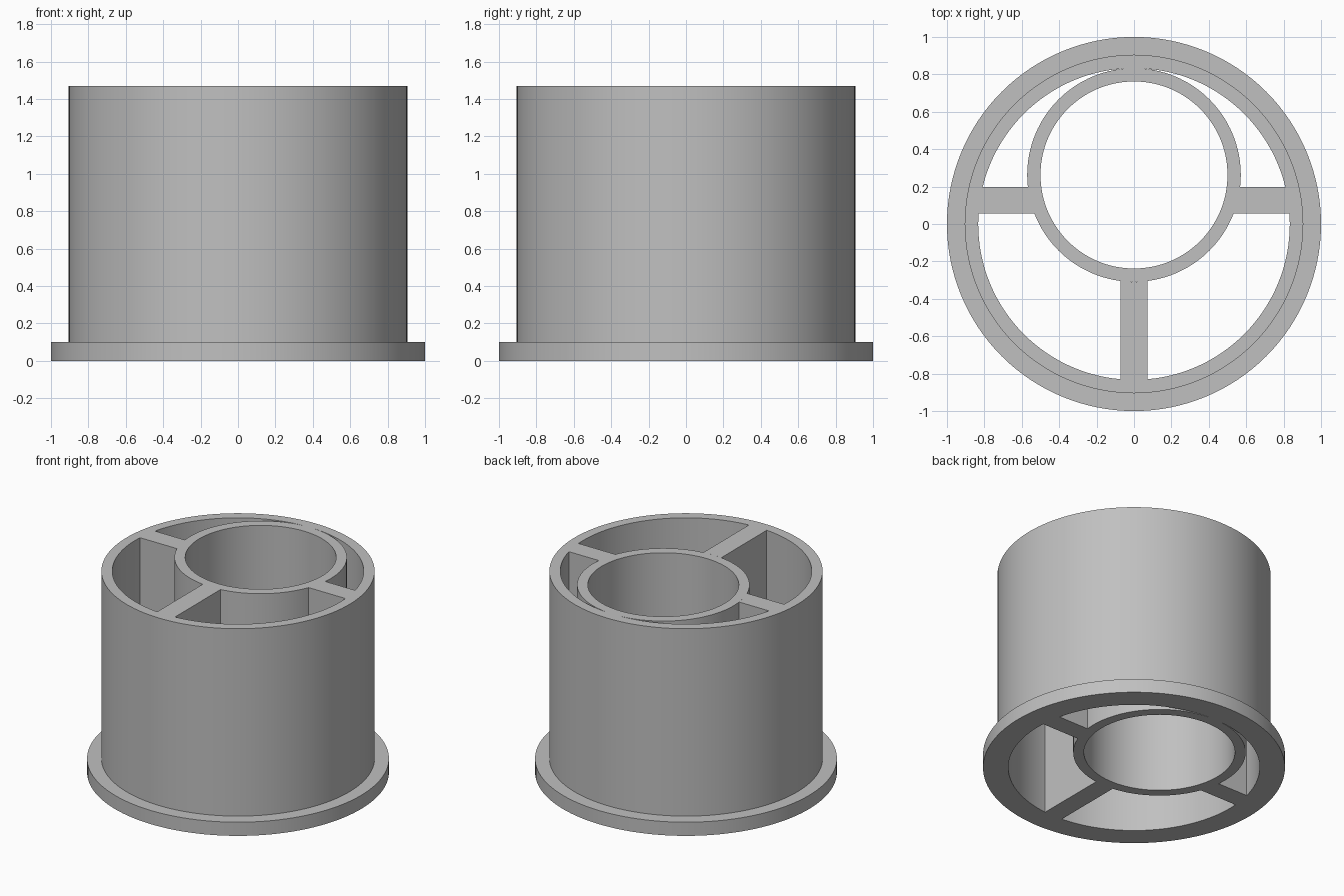
import bpy, bmesh, math

if "Cube" in bpy.data.objects:
    bpy.data.objects.remove(bpy.data.objects["Cube"])

HEIGHT = 1.47
SEG = 128
WALL_IN, WALL_OUT = 0.833, 0.905      # main wall radii
TUBE_Y, TUBE_IN, TUBE_OUT = 0.262, 0.5, 0.571   # off-centre tube

grey = bpy.data.materials.new("plain grey")
grey.diffuse_color = (0.527, 0.527, 0.527, 1)
grey.use_nodes = True
grey.node_tree.nodes["Principled BSDF"].inputs["Base Color"].default_value = grey.diffuse_color


def finish(name, bm):
    bmesh.ops.recalc_face_normals(bm, faces=bm.faces)
    mesh = bpy.data.meshes.new(name)
    bm.to_mesh(mesh)
    bm.free()
    mesh.materials.append(grey)
    ob = bpy.data.objects.new(name, mesh)
    bpy.context.collection.objects.link(ob)
    bpy.context.view_layer.objects.active = ob
    ob.select_set(True)
    bpy.ops.object.shade_smooth_by_angle(angle=math.radians(30))
    ob.select_set(False)
    return ob


def lathe(name, profile, cy=0.0):
    """Turn a closed (radius, z) profile around a vertical axis at y = cy."""
    bm = bmesh.new()
    rings = []
    for i in range(SEG):
        a = 2 * math.pi * i / SEG
        rings.append([bm.verts.new((r * math.cos(a), cy + r * math.sin(a), z))
                      for r, z in profile])
    n = len(profile)
    for i in range(SEG):
        p, q = rings[i], rings[(i + 1) % SEG]
        for j in range(n):
            k = (j + 1) % n
            bm.faces.new((p[j], q[j], q[k], p[k]))
    return finish(name, bm)


def rib(name, lo, hi, start, end, steps=8):
    """Full-height web whose ends follow the tube and the wall."""
    ts = [lo + (hi - lo) * i / steps for i in range(steps + 1)]
    outline = [start(t) for t in ts] + [end(t) for t in reversed(ts)]
    bm = bmesh.new()
    base = bm.faces.new([bm.verts.new((x, y, 0)) for x, y in outline])
    top = bmesh.ops.extrude_face_region(bm, geom=[base])["geom"]
    bmesh.ops.translate(bm, vec=(0, 0, HEIGHT),
                        verts=[v for v in top if isinstance(v, bmesh.types.BMVert)])
    return finish(name, bm)


# Outer wall with its base flange
lathe("flanged_wall", [(WALL_IN, 0), (1.0, 0), (1.0, 0.1), (WALL_OUT, 0.1),
                       (WALL_OUT, HEIGHT), (WALL_IN, HEIGHT)])

# Off-centre tube touching the back of the wall
lathe("inner_tube", [(TUBE_IN, 0), (TUBE_OUT, 0), (TUBE_OUT, HEIGHT),
                     (TUBE_IN, HEIGHT)], TUBE_Y)


def arc(r, t):
    return math.sqrt(r * r - t * t)


# Front rib and the mirrored pair of side ribs
rib("front_rib", -0.072, 0.072,
    lambda x: (x, TUBE_Y - arc(TUBE_OUT, x)),
    lambda x: (x, -arc(WALL_IN, x)))
for side, s in (("right", 1), ("left", -1)):
    rib(side + "_rib", 0.055, 0.197,
        lambda y: (s * arc(TUBE_OUT, y - TUBE_Y), y),
        lambda y: (s * arc(WALL_IN, y), y))
